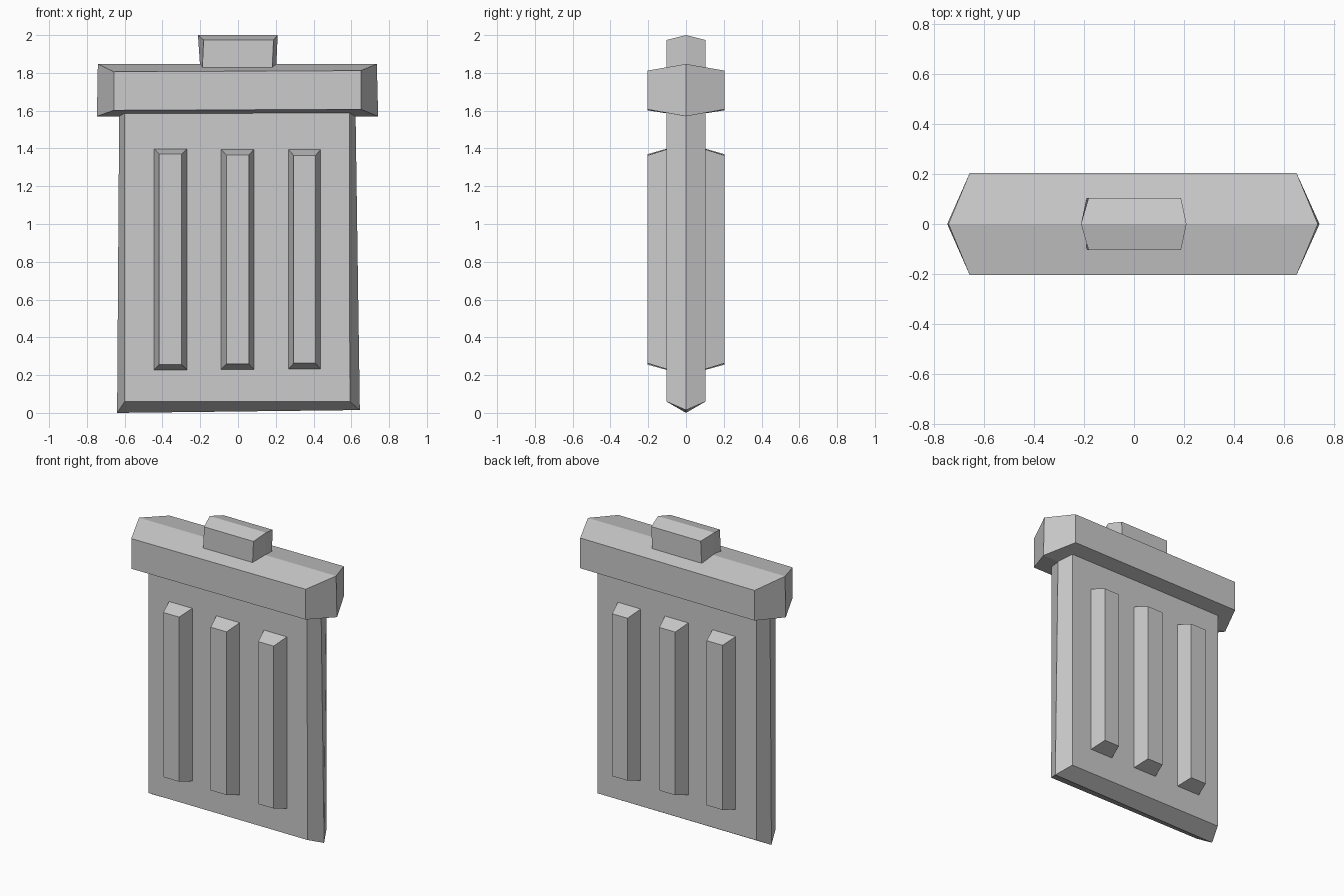
import bpy
import bmesh

if "Cube" in bpy.data.objects:
    bpy.data.objects.remove(bpy.data.objects["Cube"])


def slab(name, middle, face, depth):
    """Solid with a wide outline at y=0 tapering to matching front and back faces."""
    bm = bmesh.new()
    rings = [[bm.verts.new((x, y, z)) for x, z in outline]
             for outline, y in ((face, -depth), (middle, 0), (face, depth))]
    bm.faces.new(rings[0])
    bm.faces.new(rings[2][::-1])
    n = len(face)
    for a, b in zip(rings, rings[1:]):
        for i in range(n):
            j = (i + 1) % n
            bm.faces.new((a[i], b[i], b[j], a[j]))
    bmesh.ops.recalc_face_normals(bm, faces=bm.faces)
    mesh = bpy.data.meshes.new(name)
    bm.to_mesh(mesh)
    bm.free()
    obj = bpy.data.objects.new(name, mesh)
    bpy.context.collection.objects.link(obj)
    return obj


# Outlines run: bottom left, bottom right, top right, top left
# Bin body, slightly wider at the foot
slab("bin_body",
     [(-0.64, 0.0), (0.645, 0.015), (0.62, 1.75), (-0.628, 1.75)],
     [(-0.60, 0.06), (0.592, 0.06), (0.59, 1.70), (-0.60, 1.70)], 0.103)

# Overhanging lid
slab("lid",
     [(-0.747, 1.57), (0.742, 1.57), (0.735, 1.847), (-0.742, 1.847)],
     [(-0.657, 1.602), (0.65, 1.607), (0.65, 1.812), (-0.657, 1.806)], 0.204)

# Lid handle
slab("lid_handle",
     [(-0.197, 1.78), (0.20, 1.78), (0.21, 2.0), (-0.212, 2.0)],
     [(-0.19, 1.80), (0.18, 1.80), (0.188, 1.974), (-0.182, 1.974)], 0.103)

# Raised ribs, passing through the body to both sides
for i, (left, right, low, high) in enumerate([(-0.417, -0.298, 0.255, 1.37),
                                              (-0.062, 0.057, 0.26, 1.365),
                                              (0.295, 0.41, 0.263, 1.363)]):
    slab(f"rib_{i + 1}",
         [(left - 0.056, 0.2), (right + 0.056, 0.2),
          (right + 0.056, 1.427), (left - 0.056, 1.427)],
         [(left, low), (right, low), (right, high), (left, high)], 0.204)
